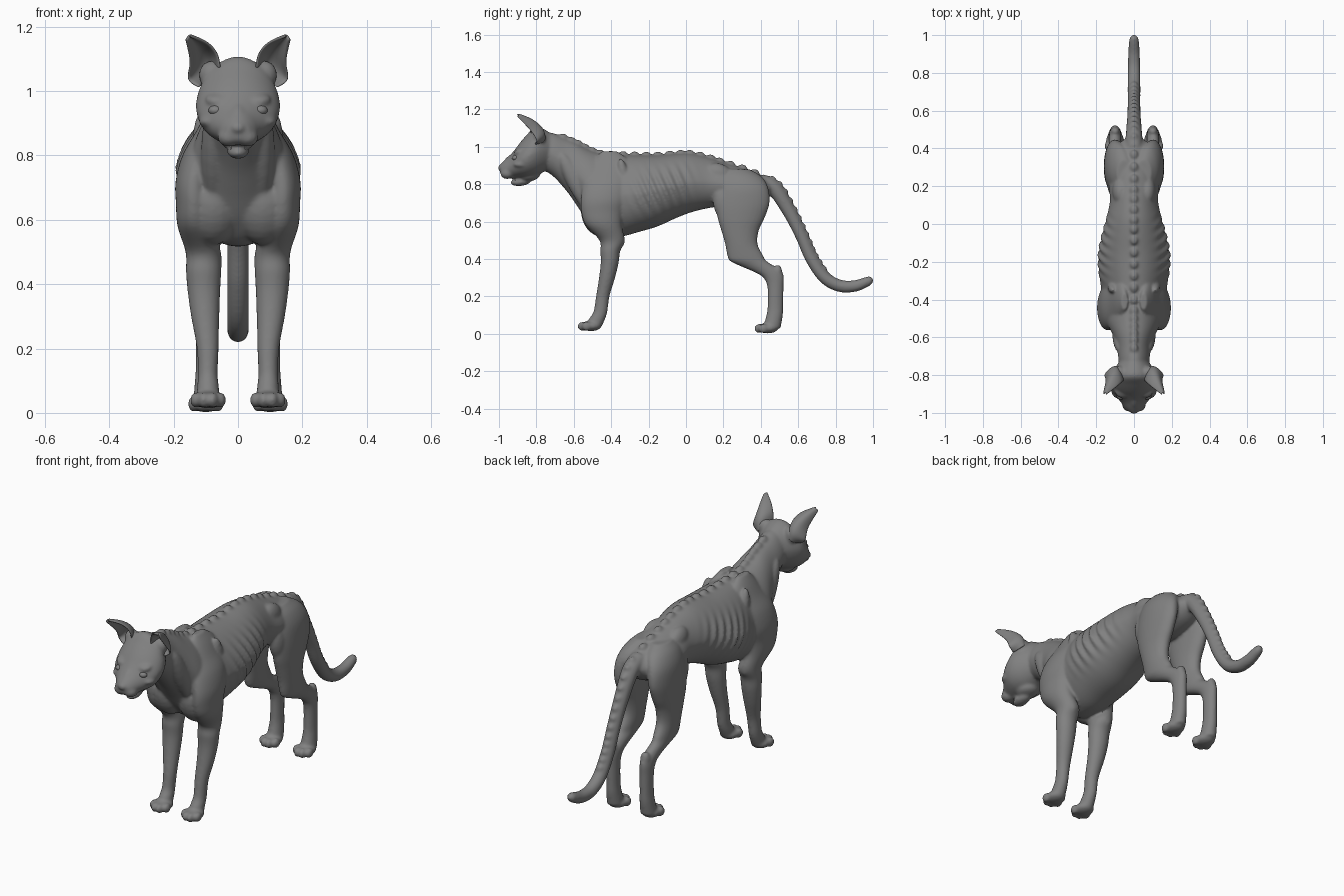
import bpy, bmesh
from math import sin, cos, pi, exp
from mathutils import Matrix, Vector

grey = bpy.data.materials.new("dark_grey")
grey.diffuse_color = (.22, .22, .22, 1)


def spline(rows, steps):
    """Catmull-Rom interpolation of tuples of numbers."""
    out = []
    n = len(rows)
    for i in range(n - 1):
        p0, p1, p2, p3 = (rows[max(i - 1, 0)], rows[i], rows[i + 1], rows[min(i + 2, n - 1)])
        for k in range(steps):
            t = k / steps
            out.append(tuple(.5 * (2 * b + (c - a) * t + (2 * a - 5 * b + 4 * c - d) * t * t
                                   + (3 * b - a - 3 * c + d) * t ** 3)
                             for a, b, c, d in zip(p0, p1, p2, p3)))
    out.append(tuple(rows[-1]))
    return out


def loft(bm, rows, point, seg=32):
    rings = [[bm.verts.new(point(r, 2 * pi * j / seg)) for j in range(seg)] for r in rows]
    for a, b in zip(rings, rings[1:]):
        for j in range(seg):
            k = (j + 1) % seg
            bm.faces.new((a[j], a[k], b[k], b[j]))
    bm.faces.new(rings[0][::-1])
    bm.faces.new(rings[-1])


def blob(bm, pos, size, tilt=0):
    m = Matrix.Translation(pos) @ Matrix.Rotation(tilt, 4, 'X') @ Matrix.Diagonal((*size, 1))
    bmesh.ops.create_uvsphere(bm, u_segments=20, v_segments=12, radius=1, matrix=m)


def finish(bm, name):
    bmesh.ops.recalc_face_normals(bm, faces=bm.faces[:])
    for f in bm.faces:
        f.smooth = True
    me = bpy.data.meshes.new(name)
    bm.to_mesh(me)
    bm.free()
    me.materials.append(grey)
    ob = bpy.data.objects.new(name, me)
    bpy.context.collection.objects.link(ob)
    return ob


bm = bmesh.new()

# torso and neck: y, bottom, top, half width
torso = spline([(-.80, .89, 1.07, .07), (-.72, .85, 1.075, .082), (-.64, .765, 1.045, .092),
                (-.58, .68, 1.02, .115), (-.52, .59, .988, .145), (-.45, .525, .965, .16),
                (-.35, .52, .96, .172), (-.25, .545, .957, .187), (-.15, .575, .957, .188),
                (-.05, .62, .965, .168), (.03, .65, .965, .147), (.12, .672, .945, .128),
                (.20, .68, .918, .132), (.30, .67, .888, .127), (.40, .70, .848, .095),
                (.46, .75, .815, .04)], 8)


def torso_point(r, a):
    y, lo, hi, w = r
    c, s = cos(a), sin(a)
    z = (lo + hi) / 2 + (hi - lo) / 2 * c
    rib = .009 * exp(-((y + .13) / .15) ** 4) * exp(-((c - .05) / .6) ** 4)
    w = w * (1 - .16 * max(c, 0)) + rib * sin(2 * pi * (y + .45 * z) / .055)
    return (w * s, y, z)


loft(bm, torso, torso_point, 56)

# vertebra bumps along the back
for y, lo, hi, w in torso[14:112:5]:
    blob(bm, (0, y, hi - .002), (.022, .027, .02))

# tail: y, z, radius
tail = spline([(.40, .81, .045), (.475, .775, .043), (.555, .65, .037), (.62, .52, .034),
               (.67, .405, .034), (.74, .303, .034), (.82, .257, .033), (.90, .255, .031),
               (.96, .275, .027), (.985, .287, .022), (.999, .293, .010)], 6)
path = []
for i, (y, z, r) in enumerate(tail):
    a, b = tail[max(i - 1, 0)], tail[min(i + 1, len(tail) - 1)]
    t = Vector((0, b[0] - a[0], b[1] - a[1])).normalized()
    path.append((Vector((0, y, z)), Vector((0, -t.z, t.y)), r))
loft(bm, path, lambda p, a: p[0] + p[2] * (cos(a) * p[1] + Vector((sin(a), 0, 0))), 24)
for p, n, r in path[4:30:2]:
    blob(bm, p + n * (r - .009), (.02, .019, .019))

# legs: z, x, y, x radius, y radius
front_leg = [(.975, .05, -.41, .018, .045), (.93, .064, -.40, .036, .092),
             (.87, .085, -.41, .048, .116), (.80, .117, -.425, .056, .125),
             (.72, .137, -.44, .057, .122), (.65, .137, -.45, .056, .110),
             (.58, .132, -.44, .056, .096),
             (.50, .108, -.395, .055, .068), (.44, .107, -.405, .055, .053),
             (.38, .106, -.408, .051, .048), (.30, .102, -.422, .044, .043),
             (.20, .094, -.445, .034, .036), (.12, .094, -.457, .031, .037),
             (.08, .093, -.475, .034, .043), (.035, .093, -.495, .036, .042)]
hind_leg = [(.88, .05, .27, .04, .07), (.84, .07, .29, .058, .115), (.78, .093, .306, .06, .134),
            (.70, .103, .305, .057, .142), (.62, .105, .295, .054, .126),
            (.55, .105, .289, .05, .10), (.48, .105, .296, .046, .087),
            (.42, .105, .316, .042, .096), (.39, .105, .332, .039, .098),
            (.36, .102, .385, .035, .09), (.33, .10, .44, .033, .075),
            (.30, .10, .468, .032, .055), (.25, .10, .478, .031, .043),
            (.15, .10, .478, .031, .042), (.10, .10, .474, .034, .044),
            (.03, .10, .458, .04, .048)]
for side in (-1, 1):
    for rows, py, pz in ((front_leg, -.508, .042), (hind_leg, .437, .030)):
        loft(bm, spline(rows, 5), lambda r, a: (side * (r[1] + r[3] * cos(a)),
                                                r[2] + r[4] * sin(a), r[0]))
        # paws and toes
        px = rows[-1][1]
        blob(bm, (side * px, py, pz), (.05, .056, .028))
        for dx, dy in ((-.038, -.024), (-.014, -.046), (.014, -.046), (.038, -.024)):
            blob(bm, (side * (px + dx), py + dy, pz - .002), (.018, .026, .025))
    # hip bone, groin fold, shoulder blade ridge, elbow and heel
    blob(bm, (side * .07, .175, .85), (.045, .08, .06), -.4)
    blob(bm, (side * .10, .20, .70), (.04, .055, .10), .15)
    blob(bm, (side * .112, -.33, .83), (.03, .03, .11), .2)
    blob(bm, (side * .11, -.345, .50), (.025, .018, .035))
    blob(bm, (side * .10, .49, .33), (.026, .025, .04))
    # breast and neck muscles
    blob(bm, (side * .078, -.475, .64), (.09, .085, .12), .25)
    blob(bm, (side * .075, -.58, .80), (.04, .05, .19), .5)

# head: y, bottom, top, half width
head = [(-.72, .89, 1.07, .07), (-.77, .86, 1.10, .108), (-.81, .84, 1.105, .128),
        (-.85, .832, 1.065, .13), (-.885, .832, 1.025, .118), (-.915, .832, .985, .095),
        (-.945, .832, .95, .069), (-.972, .834, .927, .052), (-.992, .85, .907, .034)]
loft(bm, spline(head, 6), lambda r, a: (r[3] * sin(a) * (1 - .12 * max(cos(a), 0)), r[0],
                                        (r[1] + r[2]) / 2 + (r[2] - r[1]) / 2 * cos(a)), 40)
blob(bm, (0, -.990, .886), (.022, .016, .017))
blob(bm, (0, -.94, .925), (.026, .06, .026), .75)
blob(bm, (0, -.885, .812), (.034, .055, .022), .1)
blob(bm, (0, -.84, .845), (.055, .06, .03), .1)
for side in (-1, 1):
    blob(bm, (side * .028, -.955, .857), (.036, .038, .03))
    blob(bm, (side * .06, -.888, .975), (.042, .036, .018), .4)
    blob(bm, (side * .085, -.88, .905), (.037, .045, .02))
    blob(bm, (side * .08, -.785, 1.05), (.042, .035, .045))

# fuse the skin into one smooth surface
body = finish(bm, "cat_body")
mod = body.modifiers.new("fuse", 'REMESH')
mod.mode = 'VOXEL'
mod.voxel_size = .0065
mod.use_smooth_shade = True
mod = body.modifiers.new("soften", 'SMOOTH')
mod.factor = .5
mod.iterations = 10

# ears: cupped sheets spanned by inner edge, back ridge and outer edge
inner = spline([(.055, -.83, 1.07), (.065, -.84, 1.115), (.095, -.865, 1.15), (.148, -.905, 1.172)], 4)
ridge = spline([(.09, -.755, 1.04), (.102, -.765, 1.09), (.125, -.815, 1.135), (.153, -.895, 1.172)], 4)
outer = spline([(.12, -.81, 1.012), (.155, -.80, 1.035), (.147, -.835, 1.09), (.161, -.903, 1.162)], 4)
for side, label in ((-1, "right"), (1, "left")):
    bm = bmesh.new()
    grid = []
    for p, q, r in zip(inner, ridge, outer):
        row = []
        for j in range(11):
            s = j / 5 - 1
            v = (Vector(p) * (1 - s) + Vector(r) * (1 + s)) / 2
            v += (Vector(q) - (Vector(p) + Vector(r)) / 2) * (1 - s * s)
            row.append(bm.verts.new((v.x * side, v.y, v.z)))
        grid.append(row)
    for a, b in zip(grid, grid[1:]):
        for j in range(10):
            bm.faces.new((a[j], a[j + 1], b[j + 1], b[j]))
    ear = finish(bm, label + "_ear")
    mod = ear.modifiers.new("thickness", 'SOLIDIFY')
    mod.thickness = .01
    mod.offset = 0
    ear.modifiers.new("round", 'SUBSURF').levels = 1

    # eyes
    bm = bmesh.new()
    blob(bm, (side * .069, -.909, .94), (.023, .021, .016))
    finish(bm, label + "_eye")

# small teeth along the lower lip
bm = bmesh.new()
for i in range(-3, 4):
    blob(bm, (i * .007, -.925 + abs(i) * .004, .825), (.004, .004, .011 if abs(i) == 3 else .007))
finish(bm, "teeth")
